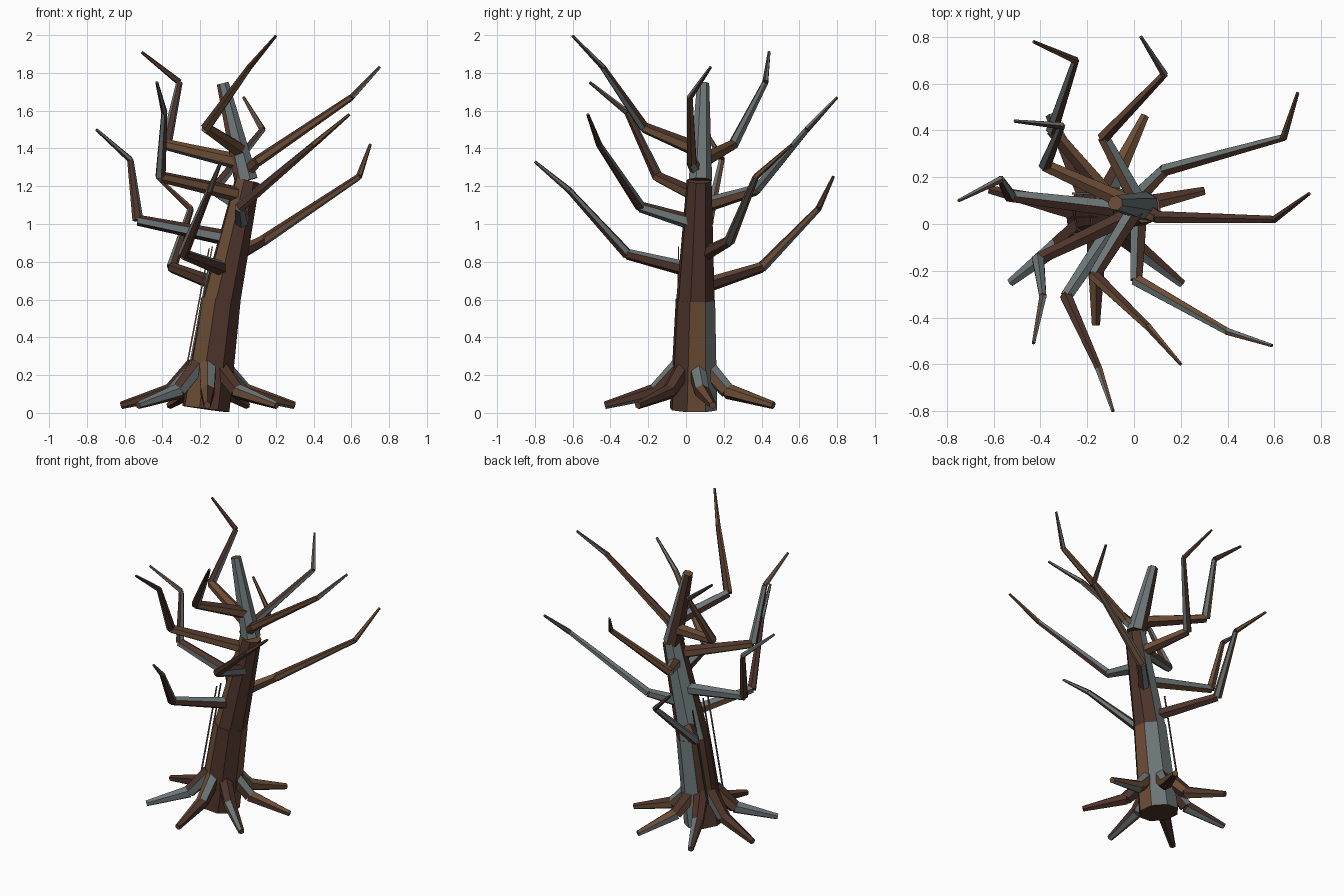
import bpy, bmesh, math, random
from mathutils import Vector

random.seed(4)

def material(name, rgb):
    m = bpy.data.materials.new(name)
    m.diffuse_color = (*rgb, 1)
    return m

MATS = [material("dark_bark", (0.075, 0.034, 0.024)),
        material("brown_bark", (0.15, 0.074, 0.036)),
        material("grey_bark", (0.15, 0.18, 0.185))]

def limb(name, points, radii, sides):
    """Chain of tapered, closed prisms, one per pair of points."""
    bm = bmesh.new()
    for i in range(len(points) - 1):
        a, b = Vector(points[i]), Vector(points[i + 1])
        turn = (b - a).to_track_quat('Z', 'Y')
        rings = []
        for centre, r in ((a, radii[i]), (b, radii[i + 1])):
            rings.append([bm.verts.new(centre + turn @ Vector((
                r * math.cos(math.tau * (k + 0.5) / sides),
                r * math.sin(math.tau * (k + 0.5) / sides), 0)))
                for k in range(sides)])
        for k in range(sides):
            n = (k + 1) % sides
            f = bm.faces.new((rings[0][k], rings[0][n], rings[1][n], rings[1][k]))
            f.material_index = random.choices((0, 1, 2), (4, 4, 3))[0]
        bm.faces.new(rings[0][::-1])
        bm.faces.new(rings[1]).material_index = 1
    mesh = bpy.data.meshes.new(name)
    bm.to_mesh(mesh)
    bm.free()
    for m in MATS:
        mesh.materials.append(m)
    ob = bpy.data.objects.new(name, mesh)
    bpy.context.collection.objects.link(ob)
    return ob

# Leaning trunk in three sections
limb("lower_trunk", [(-0.17, 0.04, 0.02), (-0.09, 0.05, 0.60)], [0.13, 0.108], 8)
limb("middle_trunk", [(-0.09, 0.05, 0.59), (0.05, 0.07, 1.23)], [0.105, 0.068], 8)
limb("upper_trunk", [(0.045, 0.075, 1.23), (-0.08, 0.09, 1.745)], [0.064, 0.033], 7)

# Seven roots spread evenly around the base
for i in range(7):
    ang = math.radians(12.5) + math.tau * i / 7
    path = [(-0.16 + d * math.cos(ang), 0.04 + d * math.sin(ang), z)
            for d, z in ((0.07, 0.25), (0.2, 0.115), (0.47, 0.04))]
    limb(f"root_{i + 1}", path, [0.05, 0.042, 0.02], 6)

# Crooked branches: trunk joint, elbow, second elbow, tip
branches = [
    [(-0.06, 0.06, 0.66), (-0.35, 0.40, 0.77), (-0.25, 0.70, 1.08), (-0.43, 0.78, 1.25)],
    [(-0.05, 0.05, 0.75), (-0.29, -0.31, 0.84), (-0.15, -0.62, 1.18), (-0.09, -0.80, 1.33)],
    [(-0.04, 0.06, 0.82), (0.13, 0.23, 0.91), (0.64, 0.37, 1.25), (0.70, 0.56, 1.42)],
    [(-0.03, 0.06, 0.92), (-0.53, 0.12, 1.02), (-0.57, 0.19, 1.34), (-0.75, 0.10, 1.50)],
    [(0.02, 0.06, 1.00), (0.01, -0.24, 1.09), (0.40, -0.46, 1.42), (0.59, -0.52, 1.58)],
    [(0.03, 0.07, 1.09), (-0.13, 0.37, 1.18), (0.13, 0.64, 1.50), (0.03, 0.80, 1.67)],
    [(0.03, 0.06, 1.15), (-0.41, -0.15, 1.25), (-0.39, -0.31, 1.59), (-0.43, -0.51, 1.75)],
    [(0.00, 0.08, 1.24), (0.10, 0.03, 1.33), (0.60, 0.02, 1.67), (0.75, 0.13, 1.83)],
    [(0.00, 0.08, 1.33), (-0.38, 0.25, 1.42), (-0.31, 0.42, 1.75), (-0.51, 0.44, 1.91)],
    [(0.01, 0.07, 1.39), (-0.17, -0.22, 1.51), (0.06, -0.44, 1.83), (0.20, -0.60, 1.995)],
]
for i, path in enumerate(branches):
    limb(f"branch_{i + 1}", path, [0.042, 0.029, 0.017, 0.008], 6)

# Thin vines running up the left of the trunk
for i, (x, y, top) in enumerate([(-0.265, -0.04, 0.88), (-0.28, 0.03, 0.87), (-0.26, 0.13, 0.82)]):
    limb(f"vine_{i + 1}", [(x, y, 0.2), (x + 0.19 * (top - 0.2), y, top)], [0.006, 0.005], 4)
